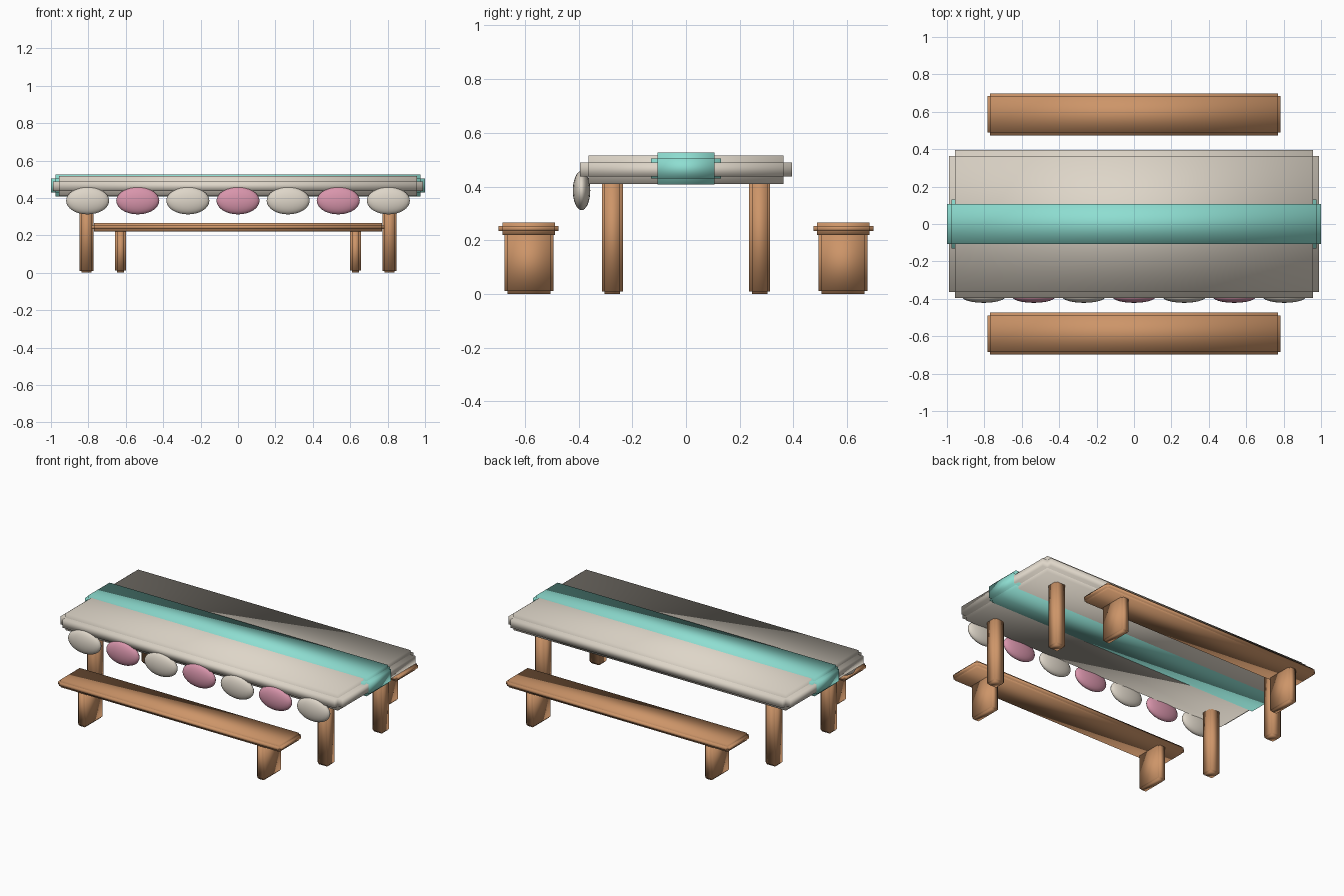
import bpy
import bmesh
from mathutils import Matrix, Vector

if "Cube" in bpy.data.objects:
    bpy.data.objects.remove(bpy.data.objects["Cube"], do_unlink=True)


def material(name, rgb):
    mat = bpy.data.materials.new(name)
    mat.use_nodes = True
    colour = (*rgb, 1.0)
    mat.diffuse_color = colour
    mat.node_tree.nodes["Principled BSDF"].inputs["Base Color"].default_value = colour
    return mat


WOOD = material("warm_wood", (0.61, 0.30, 0.14))
CREAM = material("cream_cloth", (0.73, 0.67, 0.58))
TEAL = material("teal_cloth", (0.27, 0.73, 0.64))
PINK = material("pink_trim", (0.69, 0.30, 0.41))


def finish(name, bm, mat):
    mesh = bpy.data.meshes.new(name)
    for face in bm.faces:
        face.smooth = True
    bm.to_mesh(mesh)
    bm.free()
    mesh.materials.append(mat)
    obj = bpy.data.objects.new(name, mesh)
    bpy.context.collection.objects.link(obj)
    return obj


def stepped_box(name, centre, half, step, mat):
    """Soft box with notched edges: three crossing boxes, each full size on one axis."""
    bm = bmesh.new()
    for axis in range(3):
        size = [2 * (h - s) for h, s in zip(half, step)]
        size[axis] = 2 * half[axis]
        bmesh.ops.create_cube(
            bm, size=1,
            matrix=Matrix.Translation(centre) @ Matrix.Diagonal((*size, 1)))
    return finish(name, bm, mat)


def ellipsoid(name, centre, radii, mat):
    bm = bmesh.new()
    bmesh.ops.create_uvsphere(
        bm, u_segments=24, v_segments=16, radius=1,
        matrix=Matrix.Translation(centre) @ Matrix.Diagonal((*radii, 1)))
    return finish(name, bm, mat)


# Table top and the runner wrapped along it
stepped_box("table_top", Vector((0, 0, 0.463)), (0.99, 0.395, 0.053),
            (0.034, 0.031, 0.027), CREAM)
stepped_box("table_runner", Vector((0, 0, 0.467)), (1.0, 0.13, 0.059),
            (0.023, 0.023, 0.022), TEAL)

# Table legs, benches and bench legs, mirrored on both sides
for sy, depth in ((-1, "front"), (1, "back")):
    stepped_box(f"{depth}_bench_seat", Vector((0, sy * 0.586, 0.2435)),
                (0.784, 0.112, 0.0235), (0.0145,) * 3, WOOD)
    for sx, side in ((-1, "right"), (1, "left")):
        stepped_box(f"{depth}_{side}_table_leg", Vector((sx * 0.81, sy * 0.274, 0.22)),
                    (0.038, 0.039, 0.22), (0.01,) * 3, WOOD)
        stepped_box(f"{depth}_{side}_bench_leg", Vector((sx * 0.628, sy * 0.585, 0.118)),
                    (0.029, 0.091, 0.118), (0.011,) * 3, WOOD)

# Row of alternating oval decorations along the front edge
for i in range(7):
    ellipsoid(f"oval_decoration_{i + 1}", Vector(((i - 3) * 0.268, -0.389, 0.385)),
              (0.115, 0.0325, 0.073), PINK if i % 2 else CREAM)
